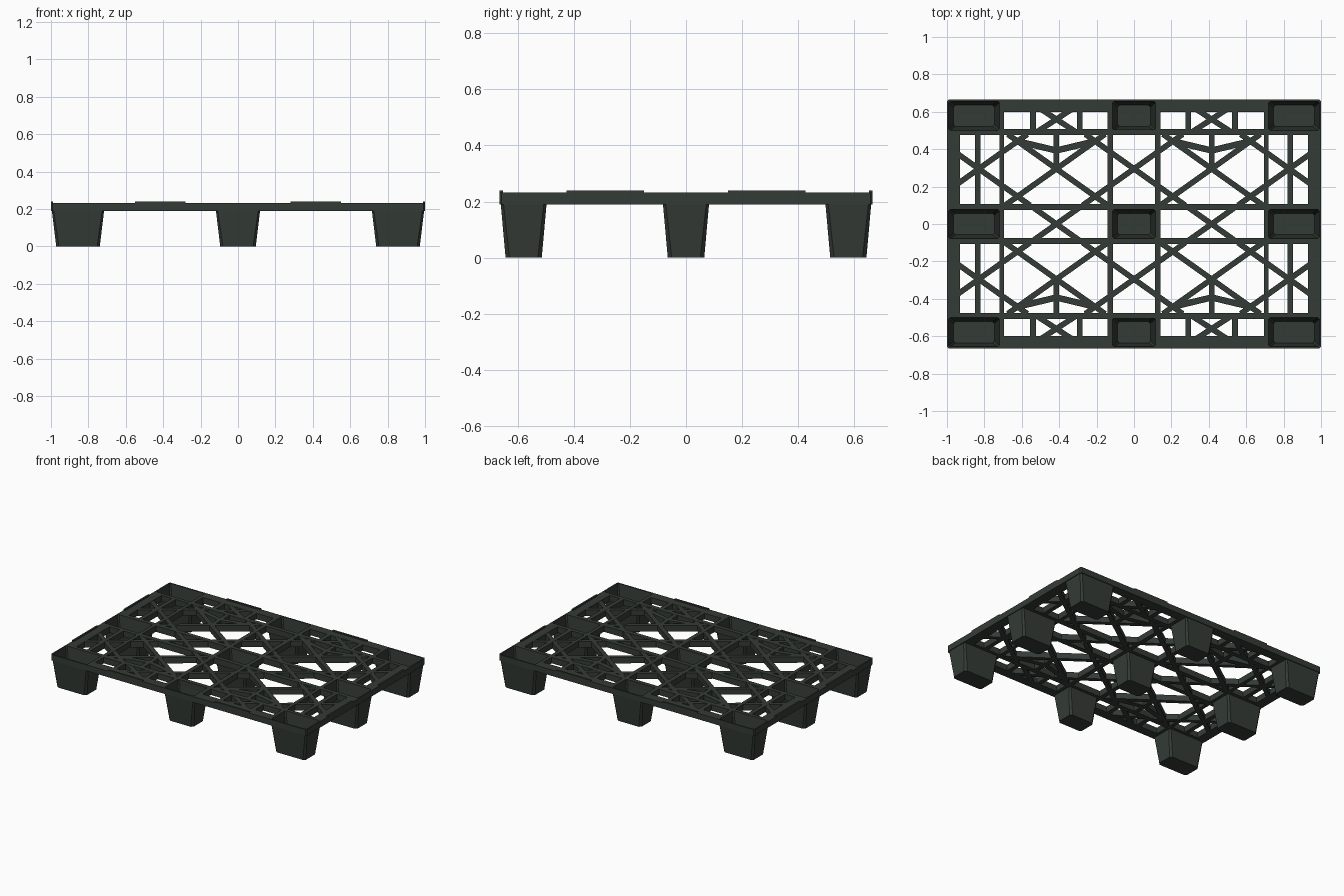
import bpy, bmesh, math
from mathutils import Matrix, Vector

cube = bpy.data.objects.get("Cube")
if cube:
    bpy.data.objects.remove(cube, do_unlink=True)

plastic = bpy.data.materials.new("dark green grey plastic")
COLOR = (0.034, 0.044, 0.036, 1)
plastic.use_nodes = True
plastic.diffuse_color = COLOR
plastic.node_tree.nodes["Principled BSDF"].inputs["Base Color"].default_value = COLOR

LOW, TOP = 0.19, 0.232   # underside and upper side of the deck


def finish(name, bm, mirrored=False):
    bmesh.ops.recalc_face_normals(bm, faces=bm.faces)
    mesh = bpy.data.meshes.new(name)
    bm.to_mesh(mesh)
    bm.free()
    mesh.materials.append(plastic)
    obj = bpy.data.objects.new(name, mesh)
    bpy.context.collection.objects.link(obj)
    if mirrored:
        mod = obj.modifiers.new("mirror", "MIRROR")
        mod.use_axis = (True, True, False)
        mod.use_mirror_merge = False
    return obj


def box(bm, x0, x1, y0, y1, z0=LOW, z1=TOP):
    place = Matrix.Translation(((x0 + x1) / 2, (y0 + y1) / 2, (z0 + z1) / 2))
    size = Matrix.Diagonal((x1 - x0, y1 - y0, z1 - z0, 1))
    bmesh.ops.create_cube(bm, size=1, matrix=place @ size)


def bar(bm, a, b, width=0.03):
    a, b = Vector(a), Vector(b)
    d, mid = b - a, (a + b) / 2
    top = TOP - 0.001
    place = Matrix.Translation((mid.x, mid.y, (LOW + top) / 2))
    turn = Matrix.Rotation(math.atan2(d.y, d.x), 4, "Z")
    size = Matrix.Diagonal((d.length, width, top - LOW, 1))
    bmesh.ops.create_cube(bm, size=1, matrix=place @ turn @ size)


def clipped_bar(bm, slope, offset, bay):
    """Diagonal y = offset + slope * x, kept inside a rectangular bay."""
    x0, x1, y0, y1 = bay
    ends = sorted(((y0 - offset) / slope, (y1 - offset) / slope))
    lo, hi = max(x0, ends[0]), min(x1, ends[1])
    if hi - lo > 0.02:
        bar(bm, (lo, offset + slope * lo), (hi, offset + slope * hi))


# Straight rails, one quarter mirrored to all four
bm = bmesh.new()
box(bm, 0.13, 0.71, 0.60, 0.665)      # long outer edge
box(bm, 0.93, 1.0, 0.09, 0.49)        # short outer edge
box(bm, 0.13, 0.71, 0.475, 0.508)     # inner long rails
box(bm, 0.13, 0.71, 0.075, 0.107)
box(bm, 0.695, 0.72, 0.09, 0.49)      # inner cross rails
box(bm, 0.112, 0.143, 0.09, 0.49)
box(bm, 0.82, 0.85, 0.09, 0.49)       # end bay strut
for x in (0.29, 0.54):                # edge strip struts
    box(bm, x - 0.015, x + 0.015, 0.50, 0.61)
finish("deck_rails", bm, True)

# Inner rails passing the central pockets
bm = bmesh.new()
box(bm, 0, 0.13, 0.475, 0.505)
box(bm, 0, 0.13, 0.077, 0.107)
finish("centre_rails", bm, True)

# Diagonal lattice running through every bay
DX, DY = 0.415, 0.295
bays = [(0.71, 0.94, 0.10, 0.48), (0.135, 0.70, 0.10, 0.48),
        (0, 0.12, 0.10, 0.48), (0.135, 0.70, 0, 0.085)]
bm = bmesh.new()
for bay in bays:
    for k in range(-3, 6):
        for sign in (-1, 1):
            clipped_bar(bm, sign * DY / DX, k * DY, bay)
for s in (-1, 1):                     # small cross in the edge strip
    clipped_bar(bm, s * 0.65, 0.56 - s * 0.65 * DX, (0.28, 0.55, 0.495, 0.61))
    bar(bm, (DX, 0.393), (DX + s * DX / 2, 1.5 * DY), 0.034)   # fan braces
bar(bm, (DX, DY), (DX, 0.48))         # fan stem
finish("diagonal_lattice", bm, True)

# Thin raised lips on the outer edges
bm = bmesh.new()
box(bm, 0.28, 0.55, 0.653, 0.665, TOP - 0.01, 0.24)
box(bm, 0.988, 1.0, 0.15, 0.425, TOP - 0.01, 0.24)
finish("edge_lips", bm, True)


def ring(bm, rect, z, cut):
    """Rectangle with cut corners at height z."""
    x0, x1, y0, y1 = rect
    pts = [(x0 + cut, y0), (x1 - cut, y0), (x1, y0 + cut), (x1, y1 - cut),
           (x1 - cut, y1), (x0 + cut, y1), (x0, y1 - cut), (x0, y0 + cut)]
    return [bm.verts.new((x, y, z)) for x, y in pts]


def inset(rect, dx, dy):
    return rect[0] + dx, rect[1] - dx, rect[2] + dy, rect[3] - dy


def leg(name, rim, leg_top):
    """Hollow tapered foot, open at the top, with a flat rim in the deck."""
    foot = inset(leg_top, 0.023, 0.017)
    bm = bmesh.new()
    rings = [ring(bm, foot, 0, 0.014),
             ring(bm, leg_top, LOW, 0.01),
             ring(bm, rim, LOW, 0.008),
             ring(bm, rim, TOP, 0.008),
             ring(bm, inset(leg_top, 0.004, 0.004), TOP, 0.008),
             ring(bm, inset(foot, 0.008, 0.008), 0.01, 0.01)]
    for a, b in zip(rings, rings[1:]):
        for i in range(8):
            j = (i + 1) % 8
            bm.faces.new((a[i], a[j], b[j], b[i]))
    bm.faces.new(rings[0])
    bm.faces.new(rings[-1])
    finish(name, bm)


def span(side, inner, outer, half):
    """Extent on one axis: centred, or between inner and outer on a side."""
    if side == 0:
        return -half, half
    return tuple(sorted((side * inner, side * outer)))


# Nine feet in a three by three grid
x_names = {-1: "right", 0: "middle", 1: "left"}
y_names = {-1: "front", 0: "centre", 1: "back"}
for sx in x_names:
    for sy in y_names:
        rim = span(sx, 0.695, 1.0, 0.143) + span(sy, 0.475, 0.665, 0.107)
        top = span(sx, 0.716, 0.995, 0.118) + span(sy, 0.497, 0.66, 0.082)
        leg(f"{y_names[sy]}_{x_names[sx]}_leg", rim, top)
